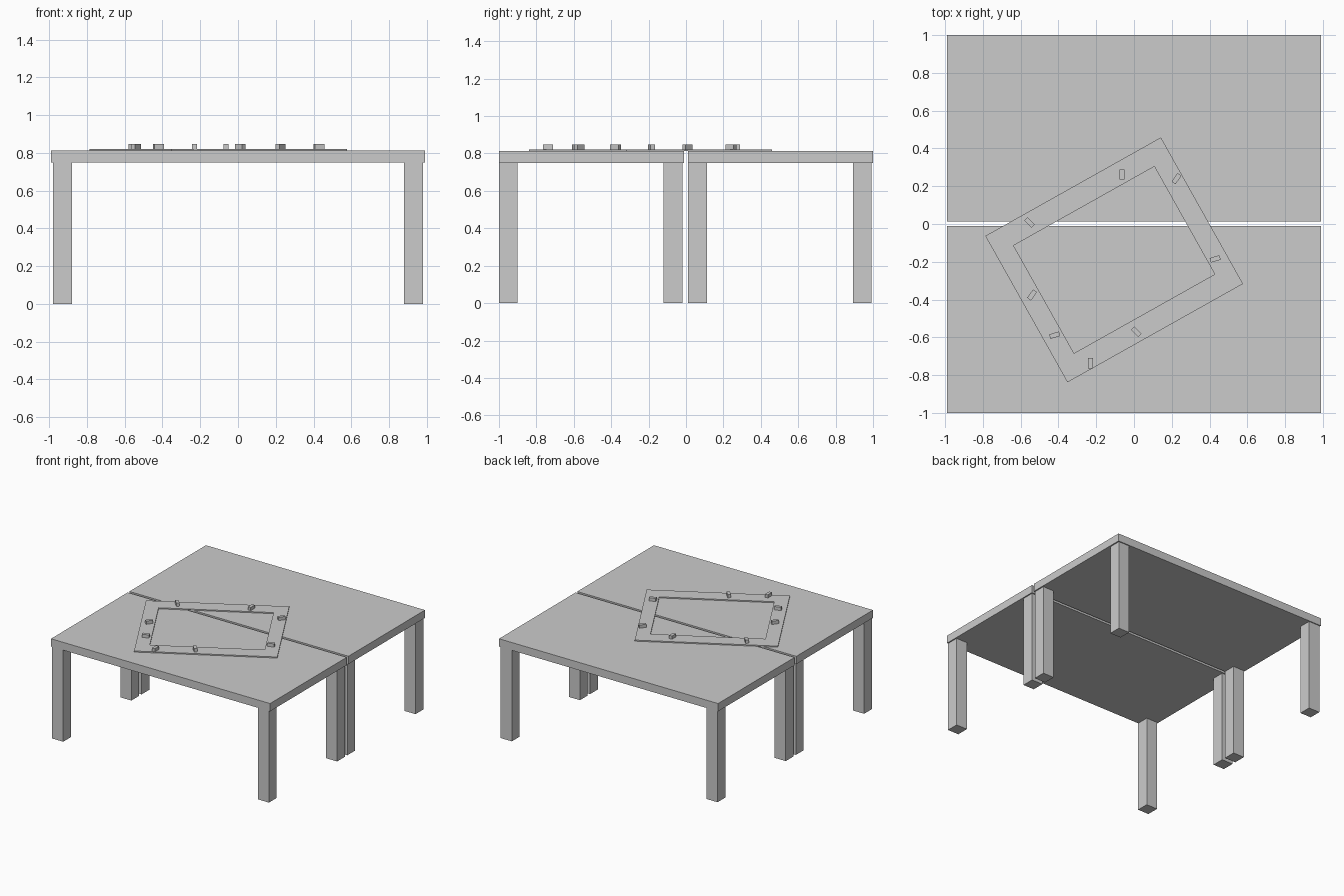
import bpy, bmesh
from math import radians
from mathutils import Matrix

if "Cube" in bpy.data.objects:
    bpy.data.objects.remove(bpy.data.objects["Cube"])

LEG, LEG_H, TOP_Z = 0.10, 0.748, 0.812


def box(name, x0, x1, y0, y1, z0, z1, angle=0):
    """Box from its extents, turned about its own vertical axis."""
    bm = bmesh.new()
    bmesh.ops.create_cube(bm, size=1)
    bmesh.ops.scale(bm, vec=(x1 - x0, y1 - y0, z1 - z0), verts=bm.verts)
    bmesh.ops.rotate(bm, matrix=Matrix.Rotation(radians(angle), 3, 'Z'), verts=bm.verts)
    bmesh.ops.translate(bm, vec=((x0 + x1) / 2, (y0 + y1) / 2, (z0 + z1) / 2), verts=bm.verts)
    me = bpy.data.meshes.new(name)
    bm.to_mesh(me)
    bm.free()
    ob = bpy.data.objects.new(name, me)
    bpy.context.collection.objects.link(ob)
    return ob


# Two tables side by side
for side, y0, y1, leg0 in (("front", -1.0, -0.01, -1.0), ("back", 0.012, 1.0, 0.012)):
    box(side + "_table_top", -0.99, 0.99, y0, y1, LEG_H, TOP_Z)
    for x in (-0.98, 0.88):
        for y in (leg0, leg0 + 0.88):
            box(side + "_table_leg", x, x + LEG, y, y + LEG, 0, LEG_H)

# Flat rectangular ring lying across both tables
CX, CY, FRAME_Z = -0.105, -0.19, 0.821
bm = bmesh.new()
rings = []
for w, d in ((1.066, 0.889), (0.855, 0.654)):
    rings.append([[bm.verts.new((sx * w / 2, sy * d / 2, z))
                   for sx, sy in ((-1, -1), (1, -1), (1, 1), (-1, 1))]
                  for z in (TOP_Z, FRAME_Z)])
(ob0, ob1), (in0, in1) = rings
for i in range(4):
    j = (i + 1) % 4
    for a, b in ((ob0, ob1), (ob1, in1), (in1, in0), (in0, ob0)):
        bm.faces.new((a[i], a[j], b[j], b[i]))
bmesh.ops.recalc_face_normals(bm, faces=bm.faces)
me = bpy.data.meshes.new("track_frame")
bm.to_mesh(me)
bm.free()
frame = bpy.data.objects.new("track_frame", me)
frame.location = (CX, CY, 0)
frame.rotation_euler.z = radians(29.3)
bpy.context.collection.objects.link(frame)

# Small blocks on the ring: x, y, angle of the long side
for x, y, a in ((-0.063, 0.262, 90), (0.225, 0.24, 55), (-0.553, 0.008, -45),
                (-0.54, -0.376, 55), (-0.42, -0.589, 16), (-0.23, -0.737, 90),
                (0.012, -0.57, -45), (0.43, -0.185, 16)):
    box("small_block", x - 0.027, x + 0.027, y - 0.0125, y + 0.0125, FRAME_Z, 0.847, a)
